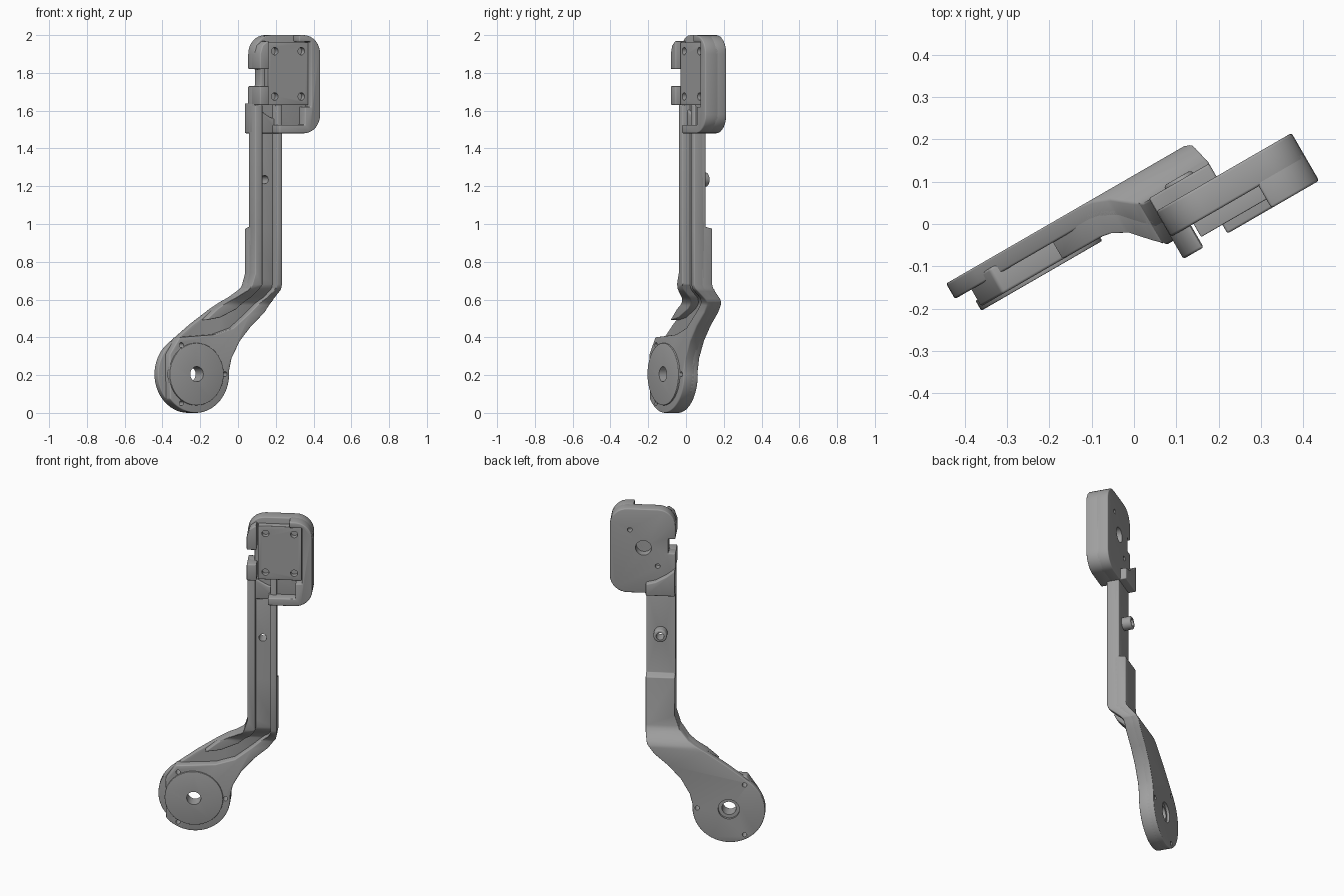
import bpy, bmesh
from math import sin, cos, radians, pi
from mathutils import Matrix

cube = bpy.data.objects.get("Cube")
if cube:
    bpy.data.objects.remove(cube)

grey = bpy.data.materials.new("satin grey")
grey.use_nodes = True
grey.diffuse_color = (0.35, 0.35, 0.35, 1)
grey.node_tree.nodes["Principled BSDF"].inputs["Base Color"].default_value = (0.35, 0.35, 0.35, 1)

# The whole part is drawn in a (u, depth, z) frame turned about the vertical
TURN = Matrix.Rotation(radians(30), 4, 'Z')
BENDS = (0.57, 0.585, 0.605, 0.625, 0.645, 0.66, 0.68, 0.975, 0.985)


def arc(u, z, r, a0, a1, n=8):
    return [(u + r * cos(radians(a0 + (a1 - a0) * i / n)),
             z + r * sin(radians(a0 + (a1 - a0) * i / n))) for i in range(n + 1)]


def offset_arm(bm):
    """Step the arm forward above the lower bend; thin its back higher up."""
    for z in BENDS:
        bmesh.ops.bisect_plane(bm, geom=bm.verts[:] + bm.edges[:] + bm.faces[:],
                               plane_co=(0, 0, z), plane_no=(0, 0, 1))
    for v in bm.verts:
        t = min(max((v.co.z - 0.57) / 0.11, 0), 1)
        t = t * t * (3 - 2 * t)
        is_back = v.co.y > 0.09
        v.co.y -= t * (0.068 if is_back else 0.093)
        if is_back and v.co.z > 0.98:
            v.co.y -= 0.041


def prism(name, pts, d0, d1, bevel=0.0, bent=False):
    """Extrude a (u, z) outline from depth d0 (front) to d1 (back)."""
    bm = bmesh.new()
    face = bm.faces.new([bm.verts.new((u, d0, z)) for u, z in pts])
    ext = bmesh.ops.extrude_face_region(bm, geom=[face])
    for v in ext["geom"]:
        if isinstance(v, bmesh.types.BMVert):
            v.co.y = d1
    if bent:
        offset_arm(bm)
    bmesh.ops.recalc_face_normals(bm, faces=bm.faces)
    mesh = bpy.data.meshes.new(name)
    bm.to_mesh(mesh)
    bm.free()
    mesh.materials.append(grey)
    ob = bpy.data.objects.new(name, mesh)
    ob.matrix_world = TURN
    bpy.context.collection.objects.link(ob)
    if bevel:
        mod = ob.modifiers.new("soft edges", 'BEVEL')
        mod.width, mod.segments = bevel, 3
        mod.limit_method, mod.angle_limit = 'ANGLE', radians(40)
    return ob


def disc(name, u, z, r, d0, d1, bevel=0.0):
    return prism(name, arc(u, z, r, 0, 360, 40)[:-1], d0, d1, bevel)


def box(name, u0, u1, z0, z1, d0, d1, bevel=0.0):
    return prism(name, [(u0, z0), (u1, z0), (u1, z1), (u0, z1)], d0, d1, bevel)


def apply_all(ob):
    bpy.ops.object.select_all(action='DESELECT')
    ob.select_set(True)
    bpy.context.view_layer.objects.active = ob
    for mod in list(ob.modifiers):
        bpy.ops.object.modifier_apply(modifier=mod.name)


def cut(ob, *cutters):
    for c in cutters:
        mod = ob.modifiers.new("cut", 'BOOLEAN')
        mod.operation, mod.solver, mod.object = 'DIFFERENCE', 'EXACT', c
        c.hide_render = True
    apply_all(ob)
    for c in cutters:
        bpy.data.objects.remove(c)


def hole(u, z, r, d0=-0.3, d1=0.3):
    return disc("hole_cutter", u, z, r, d0, d1)


HUB = (-0.25, 0.205)
PEG = (0.143, 1.235)


def screw_holes():
    return [hole(HUB[0] + 0.178 * cos(a), HUB[1] + 0.178 * sin(a), 0.013)
            for a in (0, 2 * pi / 3, 4 * pi / 3)]


# Lever back plate: round hub, swept neck and straight arm
right_edge = [(0.225, 0.65), (0.213, 0.59), (0.17, 0.53), (0.09, 0.46), (0.02, 0.38), (-0.03, 0.29)]
left_edge = [(-0.24, 0.47), (-0.12, 0.55), (-0.02, 0.61), (0.035, 0.66), (0.06, 0.74)]
plate = prism("lever_plate", [(0.225, 1.52)] + right_edge + arc(*HUB, 0.205, 5, -235, 40)
              + left_edge + [(0.06, 1.52)], 0.058, 0.10, 0.008, True)
cut(plate, hole(*HUB, 0.04), hole(*HUB, 0.06, 0.085, 0.2), hole(*PEG, 0.022), *screw_holes())

# Raised hub pad that runs on into the right rail
rail = prism("hub_and_right_rail", [(0.225, 1.63)] + right_edge + arc(*HUB, 0.205, 5, -140, 28)
             + [(-0.41, 0.31), (-0.35, 0.40), (-0.13, 0.415), (-0.02, 0.45), (0.08, 0.53),
                (0.17, 0.61), (0.19, 0.66), (0.19, 1.63)], 0.012, 0.08, 0.006, True)
cut(rail, hole(*HUB, 0.04), *screw_holes())

# Left rail with its short tail on the neck
prism("left_rail", [(0.104, 1.63), (0.104, 0.68), (0.07, 0.61), (0.0, 0.55), (-0.1, 0.505), (-0.19, 0.49)]
      + left_edge[1:] + [(0.06, 1.63)], 0.012, 0.08, 0.005, True)

# Hub washer
washer = disc("hub_washer", *HUB, 0.165, 0.003, 0.03, 0.003)
cut(washer, hole(*HUB, 0.04))

# Peg on the back of the arm
peg = disc("arm_peg", *PEG, 0.038, -0.03, 0.043, 0.008)
cut(peg, hole(*PEG, 0.022))

# Wedge where the arm meets the head
prism("arm_wedge", [(0.06, 1.48), (0.225, 1.48), (0.225, 1.55), (0.17, 1.565), (0.11, 1.60), (0.06, 1.64)],
      -0.05, 0.035, 0.006)

# Head back: rounded block with a slot in its left side
head = prism("head_block", [(0.06, 1.48)] + arc(0.33, 1.58, 0.10, -90, 0) + arc(0.33, 1.90, 0.10, 0, 90)
             + arc(0.16, 1.90, 0.10, 90, 180)
             + [(0.06, 1.82), (0.10, 1.82), (0.10, 1.73), (0.06, 1.73)], -0.07, 0.0, 0.006)
cut(head, box("channel_cutter", 0.104, 0.19, 1.4, 1.63, -0.2, -0.035),
    hole(0.24, 1.76, 0.045, -0.05, 0.1), hole(0.317, 1.87, 0.014, -0.04, 0.1),
    hole(0.16, 1.65, 0.014, -0.04, 0.1))

# Head front wall, wrapping bottom, right and top right
prism("head_wall", [(0.18, 1.48)] + arc(0.33, 1.58, 0.10, -90, 0) + arc(0.33, 1.90, 0.10, 0, 90)
      + [(0.30, 2.0), (0.30, 1.965), (0.372, 1.965), (0.372, 1.62), (0.335, 1.62), (0.335, 1.525), (0.18, 1.525)],
      -0.13, -0.05, 0.006)

# Mounting plate with four screw holes
mount = box("mount_plate", 0.122, 0.368, 1.63, 1.962, -0.106, -0.05, 0.003)
cut(mount, *[hole(u, z, 0.02, -0.2, -0.075) for u in (0.164, 0.326) for z in (1.675, 1.915)])

# Two hooks on the left side of the head
box("lower_hook", 0.06, 0.115, 1.63, 1.73, -0.13, -0.04, 0.006)
prism("upper_hook", [(0.06, 1.82), (0.115, 1.82), (0.115, 1.97), (0.10, 1.965), (0.075, 1.945), (0.06, 1.90)],
      -0.13, -0.04, 0.006)

for ob in list(bpy.context.scene.objects):
    if ob.type == 'MESH':
        apply_all(ob)
        bpy.ops.object.shade_smooth_by_angle(angle=radians(35))
